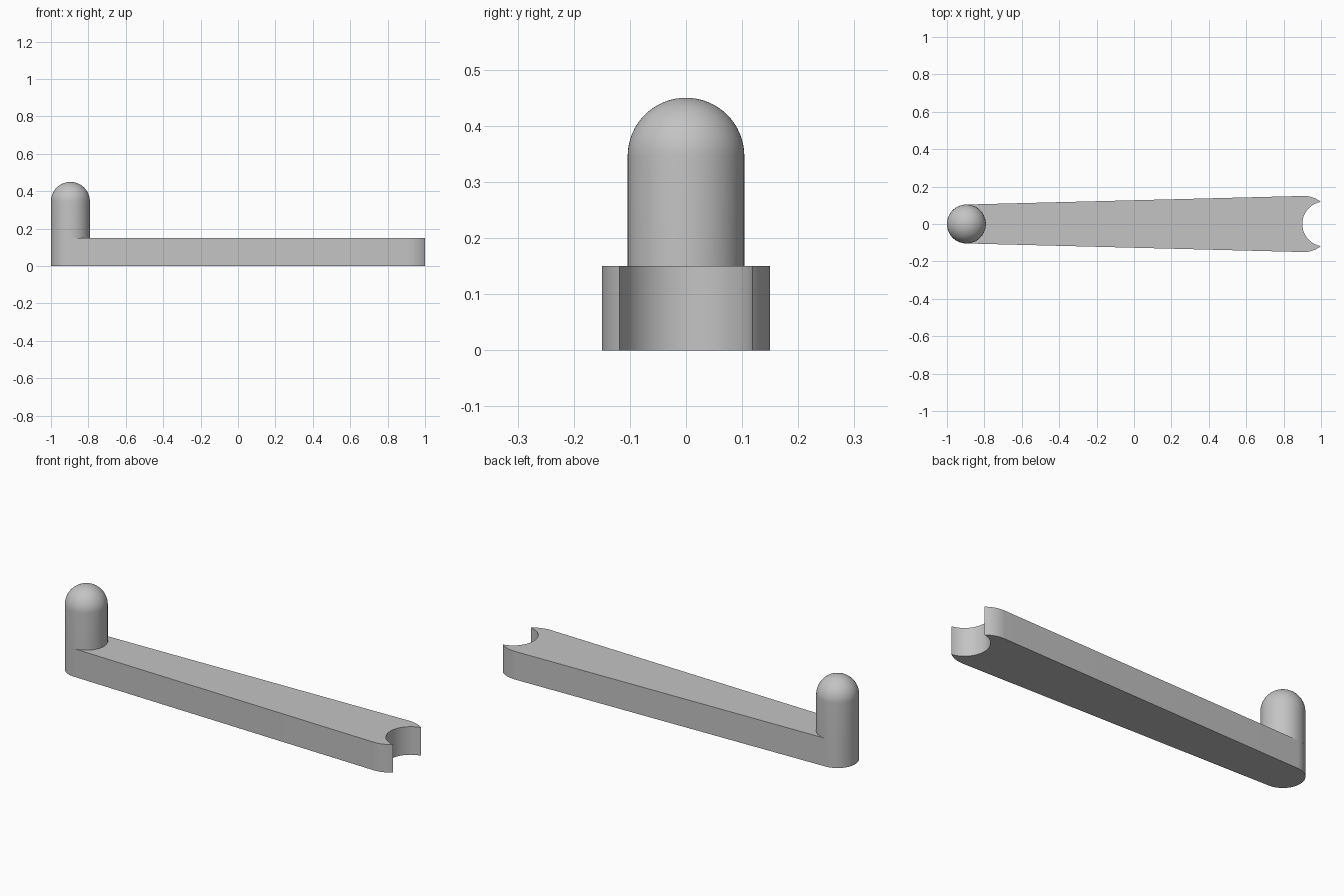
import bpy, bmesh
from math import asin, atan2, cos, sin, pi, sqrt

cube = bpy.data.objects.get("Cube")
if cube:
    bpy.data.objects.remove(cube, do_unlink=True)

PEG_X, PEG_R = -0.896, 0.104
END_X, END_R = 0.907, 0.15
NOTCH_X, NOTCH_R = 1.02, 0.12
THICK, HEIGHT = 0.15, 0.45

grey = bpy.data.materials.new("plain grey")
grey.use_nodes = True
colour = (0.55, 0.55, 0.55, 1)
grey.diffuse_color = colour
grey.node_tree.nodes["Principled BSDF"].inputs["Base Color"].default_value = colour


def arc(cx, r, start, end, steps):
    angles = [start + (end - start) * i / steps for i in range(steps + 1)]
    return [(cx + r * cos(a), r * sin(a)) for a in angles]


def finish(name, bm):
    bmesh.ops.recalc_face_normals(bm, faces=bm.faces)
    mesh = bpy.data.meshes.new(name)
    bm.to_mesh(mesh)
    bm.free()
    mesh.materials.append(grey)
    obj = bpy.data.objects.new(name, mesh)
    bpy.context.collection.objects.link(obj)
    bpy.ops.object.select_all(action="DESELECT")
    obj.select_set(True)
    bpy.context.view_layer.objects.active = obj
    bpy.ops.object.shade_smooth_by_angle(angle=pi / 6)


# Tapered arm: sides tangent to both round ends, with a round notch cut out
tangent = pi / 2 + asin((END_R - PEG_R) / (END_X - PEG_X))
tip_x = (END_R**2 - NOTCH_R**2 + NOTCH_X**2 - END_X**2) / (2 * (NOTCH_X - END_X))
tip_y = sqrt(END_R**2 - (tip_x - END_X)**2)
tip_angle = atan2(tip_y, tip_x - END_X)
notch_angle = atan2(tip_y, tip_x - NOTCH_X)
outline = arc(PEG_X, PEG_R, tangent, 2 * pi - tangent, 32)
outline += arc(END_X, END_R, -tangent, -tip_angle, 16)
outline += arc(NOTCH_X, NOTCH_R, 2 * pi - notch_angle, notch_angle, 32)[1:-1]
outline += arc(END_X, END_R, tip_angle, tangent, 16)

bm = bmesh.new()
base = bm.faces.new([bm.verts.new((x, y, 0)) for x, y in outline])
top = bmesh.ops.extrude_face_region(bm, geom=[base])["geom"]
bmesh.ops.translate(bm, vec=(0, 0, THICK),
                    verts=[v for v in top if isinstance(v, bmesh.types.BMVert)])
finish("arm", bm)

# Domed peg standing on the narrow end, turned from a half profile
dome_z = HEIGHT - PEG_R
profile = [(PEG_R, THICK)] + arc(0, PEG_R, 0, pi / 2, 16)
points = [(r, z if i == 0 else z + dome_z) for i, (r, z) in enumerate(profile)]
bm = bmesh.new()
verts = [bm.verts.new((PEG_X + r, 0, z)) for r, z in points]
edges = [bm.edges.new(pair) for pair in zip(verts, verts[1:])]
bmesh.ops.spin(bm, geom=verts + edges, cent=(PEG_X, 0, 0), axis=(0, 0, 1),
               angle=2 * pi, steps=64)
bmesh.ops.remove_doubles(bm, verts=bm.verts, dist=0.0001)
finish("peg", bm)
